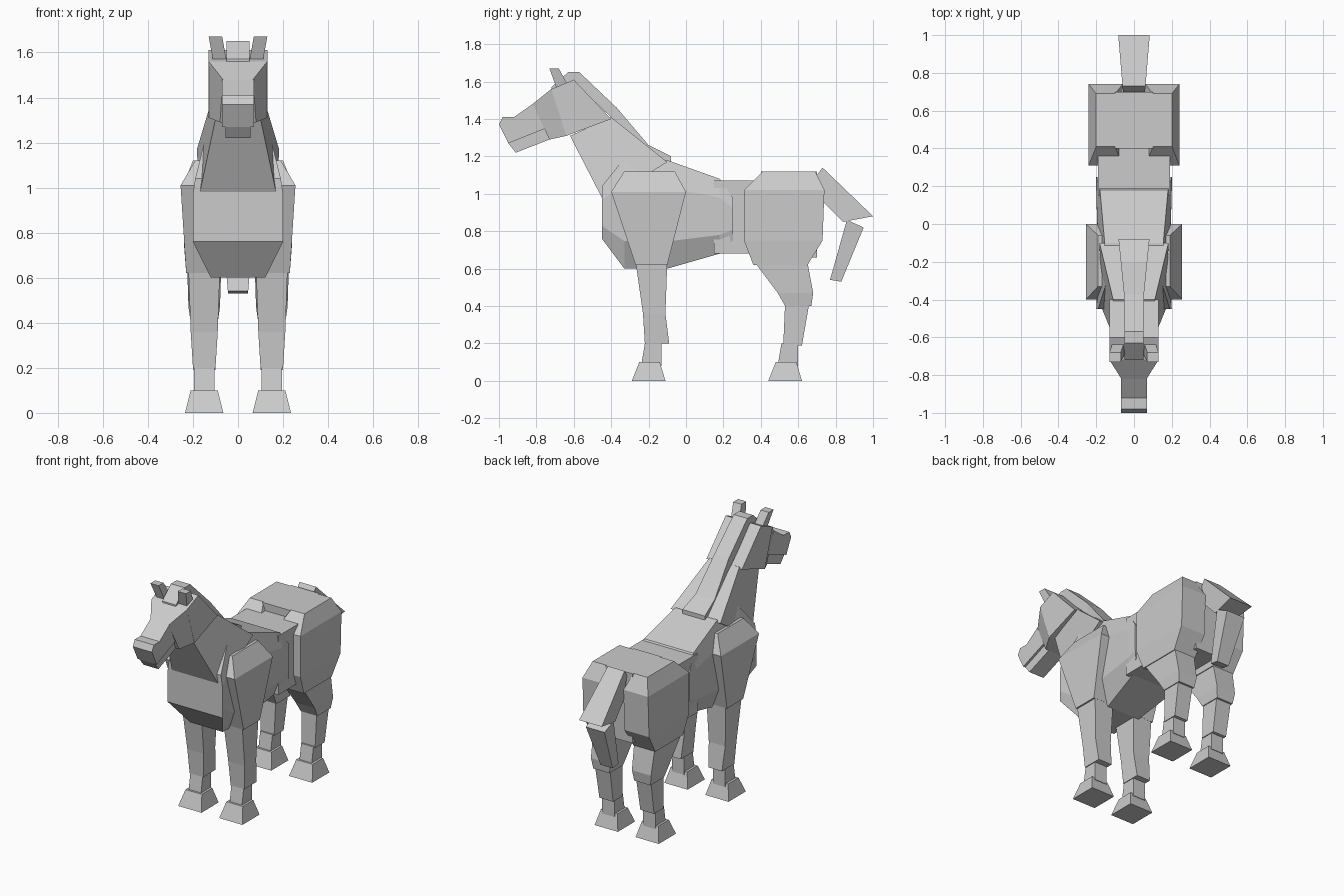
import bpy
import bmesh

default_cube = bpy.data.objects.get("Cube")
if default_cube:
    bpy.data.objects.remove(default_cube, do_unlink=True)

# One plain grey for the whole animal
grey = bpy.data.materials.new("plain grey")
grey.use_nodes = True
shade = .6
grey.diffuse_color = (shade, shade, shade, 1)
principled = next(node for node in grey.node_tree.nodes if node.type == 'BSDF_PRINCIPLED')
principled.inputs["Base Color"].default_value = grey.diffuse_color


def loft(name, rings):
    """Skin a closed, flat-shaded solid over rings of equal point count."""
    bm = bmesh.new()
    loops = [[bm.verts.new(point) for point in ring] for ring in rings]
    for near, far in zip(loops, loops[1:]):
        for i in range(len(near)):
            bm.faces.new((near[i - 1], near[i], far[i], far[i - 1]))
    bm.faces.new(loops[0])
    bm.faces.new(loops[-1])
    bmesh.ops.recalc_face_normals(bm, faces=bm.faces)
    mesh = bpy.data.meshes.new(name)
    bm.to_mesh(mesh)
    bm.free()
    mesh.materials.append(grey)
    part = bpy.data.objects.new(name, mesh)
    bpy.context.collection.objects.link(part)


def prism(name, outline, half_width):
    """Side outline of (y, z) points, widened both ways by a rule of y and z."""
    loft(name, [[(side * half_width(y, z), y, z) for y, z in outline]
                for side in (-1, 1)])


def block(name, front, back, bottom, top, half):
    outline = [(front, bottom), (back, bottom), (back, top), (front, top)]
    prism(name, outline, lambda y, z: half)


def level(height, front, back, half, centre=.15):
    """Rectangular cross-section of a limb."""
    inner, outer = centre - half, centre + half
    return [(inner, front, height), (outer, front, height),
            (outer, back, height), (inner, back, height)]


def paired(name, *levels):
    """Build a limb part on the left and its mirror image on the right."""
    for label, side in (("left_", 1), ("right_", -1)):
        loft(label + name, [[(side * x, y, z) for x, y, z in ring] for ring in levels])


def trunk_half(height):
    """The trunk narrows towards the withers and the belly."""
    return .2 - max(0, height - 1) / 4 - max(0, .76 - height) / 2


def trunk_ring(y, bottom, top):
    """Eight-sided cross-section of the trunk."""
    heights = [bottom + (top - bottom) * part for part in (0, .25, .75, 1)]
    left = [(trunk_half(z), y, z) for z in heights]
    right = [(-x, y, z) for x, y, z in reversed(left)]
    return left + right


# Trunk
loft("chest_and_barrel", [
    trunk_ring(y=-.45, bottom=.76, top=1.04),
    trunk_ring(y=-.33, bottom=.6, top=1.19),
    trunk_ring(y=-.1, bottom=.6, top=1.18),
    trunk_ring(y=.18, bottom=.68, top=1.08),
    trunk_ring(y=.25, bottom=.75, top=.98),
])
block("waist", front=.15, back=.4, bottom=.68, top=1.07, half=.19)
block("rump_spine", front=.4, back=.7, bottom=.66, top=1.12, half=.1)

# Neck, tapering upwards and forwards
prism("neck", [(-.44, .96), (-.62, 1.31), (-.4, 1.41), (-.1, 1.17)],
      lambda y, z: .37 + .12 * y - .15 * z)

# Head, built on shared landmarks
crest, poll = (-.4, 1.4), (-.6, 1.61)
brow, jowl = (-.72, 1.56), (-.64, 1.31)
bridge, chin = (-.82, 1.48), (-.73, 1.29)
prism("skull", [crest, poll, brow, jowl], lambda y, z: .13)
prism("face", [brow, bridge, chin, jowl], lambda y, z: .23 + (3 * y + z) / 6)
nose, upper_lip, lower_lip, mouth = (-.92, 1.41), (-1, 1.37), (-.95, 1.27), (-.75, 1.35)
prism("muzzle", [bridge, nose, (-.98, 1.41), upper_lip, lower_lip, mouth],
      lambda y, z: .07)
prism("lower_jaw", [mouth, lower_lip, (-.91, 1.22), chin], lambda y, z: .055)
paired("ear",
       level(height=1.56, front=-.69, back=-.62, half=.03, centre=.08),
       level(height=1.67, front=-.73, back=-.68, half=.03, centre=.1))

# Mane, a strip along the neck that widens towards the withers
mane_path = [(-.72, 1.57), (-.63, 1.65), (-.57, 1.65), (-.37, 1.46), (-.2, 1.26), (-.08, 1.2)]
mane_rings = []
for y, z in mane_path:
    half = max(.05, .09 + y / 10)
    under = z - .08
    mane_rings.append([(-half, y, z), (half, y, z), (half, y, under), (-half, y, under)])
loft("mane", mane_rings)

# Tail
prism("tail_upper", [(.7, 1.1), (.74, .95), (.84, .85), (1, .88), (.73, 1.14)],
      lambda y, z: y / 12)
prism("tail_lower", [(.95, .82), (.86, .86), (.77, .54), (.83, .53)],
      lambda y, z: z / 12)

# Front legs
paired("shoulder",
       level(height=1.12, front=-.33, back=-.06, half=.04),
       level(height=1.01, front=-.4, back=0, half=.105),
       level(height=.62, front=-.27, back=-.1, half=.08))
paired("front_shin",
       level(height=.64, front=-.27, back=-.1, half=.07),
       level(height=.36, front=-.23, back=-.11, half=.06),
       level(height=.2, front=-.22, back=-.09, half=.05))

# Hind legs
paired("haunch",
       level(height=1.12, front=.41, back=.69, half=.05),
       level(height=1.02, front=.31, back=.74, half=.09),
       level(height=.75, front=.31, back=.73, half=.09),
       level(height=.62, front=.36, back=.65, half=.08))
paired("gaskin",
       level(height=.63, front=.37, back=.65, half=.075),
       level(height=.47, front=.49, back=.68, half=.07),
       level(height=.4, front=.53, back=.67, half=.06))
paired("hind_cannon",
       level(height=.42, front=.53, back=.66, half=.055),
       level(height=.19, front=.52, back=.62, half=.05))

# Pasterns and hooves share one shape, front and back
for name, ankle in (("front", -.17), ("hind", .56)):
    paired(name + "_pastern",
           level(height=.2, front=ankle - .05, back=ankle + .04, half=.045),
           level(height=.08, front=ankle - .07, back=ankle + .04, half=.045))
    paired(name + "_hoof",
           level(height=.1, front=ankle - .08, back=ankle + .03, half=.06),
           level(height=0, front=ankle - .12, back=ankle + .06, half=.085))
